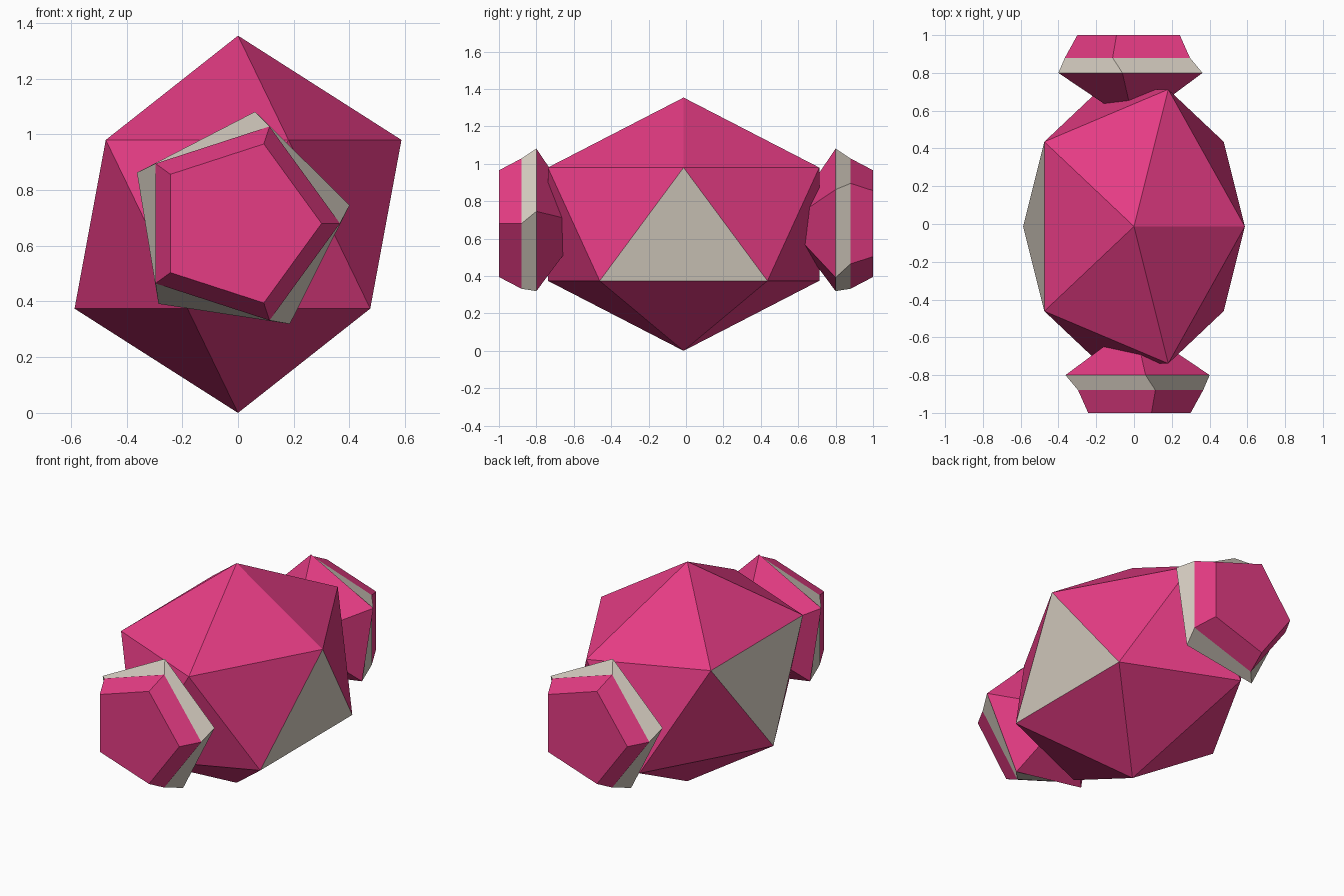
import bpy
import bmesh
from math import cos, sin, pi, radians
from mathutils import Matrix, Vector

default_cube = bpy.data.objects.get("Cube")
if default_cube:
    bpy.data.objects.remove(default_cube, do_unlink=True)


def make_material(name, color):
    mat = bpy.data.materials.new(name)
    mat.use_nodes = True
    mat.diffuse_color = (*color, 1)
    mat.node_tree.nodes["Principled BSDF"].inputs["Base Color"].default_value = (*color, 1)
    return mat


PINK = make_material("pink", (0.78, 0.045, 0.23))
GREY = make_material("warm_grey", (0.67, 0.61, 0.53))


def finish(bm, name):
    bmesh.ops.recalc_face_normals(bm, faces=bm.faces[:])
    mesh = bpy.data.meshes.new(name)
    bm.to_mesh(mesh)
    bm.free()
    mesh.materials.append(PINK)
    mesh.materials.append(GREY)
    obj = bpy.data.objects.new(name, mesh)
    bpy.context.collection.objects.link(obj)
    return obj


# Faceted body: stretched icosahedron with a grey panel on each side
CENTRE_Z = 0.677
bm = bmesh.new()
bmesh.ops.create_icosphere(bm, subdivisions=1, radius=1)
for face in bm.faces:
    c = face.calc_center_median()
    face.material_index = int(abs(c.y) < 0.01 and abs(c.z) < 0.3)
bmesh.ops.transform(bm, verts=bm.verts[:], matrix=Matrix.Translation((0, -0.013, CENTRE_Z))
                    @ Matrix.Diagonal((0.656, 0.853, 0.677, 1)))
finish(bm, "body")


# Five-sided end knobs: bevelled cap, twisted grey band, cone running into the body
# Each ring: y, radius, twist in degrees
RINGS = [(-1.0, 0.30, 0), (-0.88, 0.366, 0), (-0.8, 0.406, 9.3)]


def make_knob(name, turn):
    bm = bmesh.new()
    loops = []
    for y, r, twist in RINGS:
        angles = [radians(twist) + i * 2 * pi / 5 for i in range(5)]
        loops.append([bm.verts.new((r * cos(a), y, r * sin(a))) for a in angles])
    apex = bm.verts.new((0, -0.53, 0))
    bm.faces.new(loops[0])
    for i in range(5):
        j = (i + 1) % 5
        for level in range(2):
            a, b = loops[level], loops[level + 1]
            bm.faces.new((a[i], a[j], b[j], b[i])).material_index = level
        bm.faces.new((loops[2][i], loops[2][j], apex))
    move = Matrix.Translation(Vector((0, 0, CENTRE_Z + 0.003)))
    bmesh.ops.transform(bm, verts=bm.verts[:], matrix=move @ Matrix.Rotation(turn, 4, "Z"))
    finish(bm, name)


make_knob("front_knob", 0)
make_knob("back_knob", pi)
